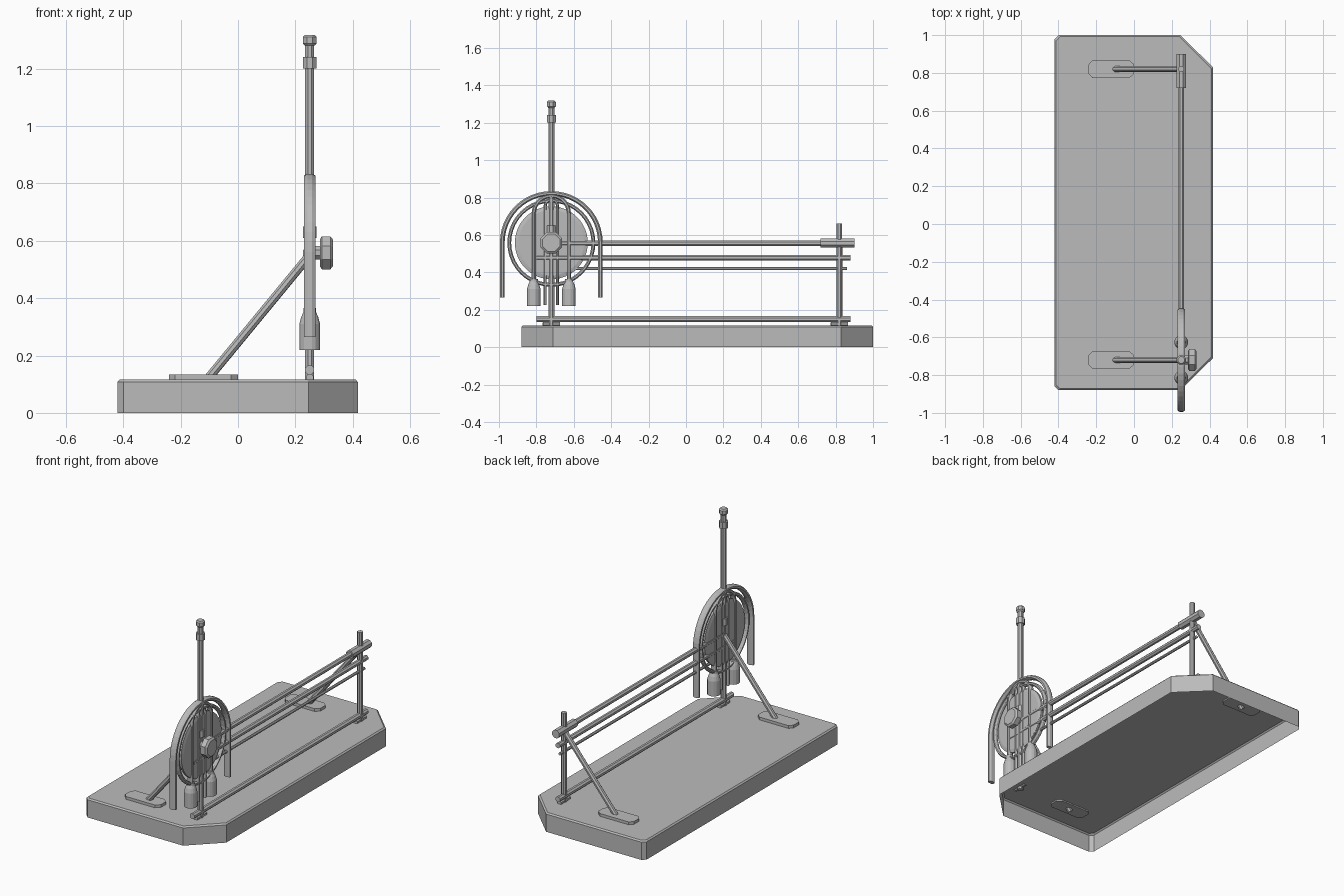
import bpy, bmesh, math
from mathutils import Vector

if "Cube" in bpy.data.objects:
    bpy.data.objects.remove(bpy.data.objects["Cube"])

grey = bpy.data.materials.new("plain_grey")
grey.diffuse_color = (0.5, 0.5, 0.5, 1)
grey.use_nodes = True
grey.node_tree.nodes["Principled BSDF"].inputs["Base Color"].default_value = grey.diffuse_color

X = 0.25             # plane of the frame
YF, YB = -0.72, 0.82  # front and back posts
ZC = 0.558           # wheel centre height


def finish(name, bm, smooth=False):
    bmesh.ops.recalc_face_normals(bm, faces=bm.faces[:])
    me = bpy.data.meshes.new(name)
    bm.to_mesh(me)
    bm.free()
    me.materials.append(grey)
    for p in me.polygons:
        p.use_smooth = smooth
    ob = bpy.data.objects.new(name, me)
    bpy.context.collection.objects.link(ob)
    return ob


def loft(name, loops, cap_start=True, cap_end=True, closed=False, smooth=False):
    """Skin a list of equal-sized point loops."""
    bm = bmesh.new()
    rows = [[bm.verts.new(p) for p in lp] for lp in loops]
    n = len(rows[0])
    pairs = list(zip(rows, rows[1:])) + ([(rows[-1], rows[0])] if closed else [])
    for a, b in pairs:
        for i in range(n):
            j = (i + 1) % n
            bm.faces.new((a[i], a[j], b[j], b[i]))
    if cap_start and not closed:
        bm.faces.new(rows[0][::-1])
    if cap_end and not closed:
        bm.faces.new(rows[-1])
    return finish(name, bm, smooth)


def turned(name, start, axis, profile, sides=8, smooth=False):
    """Lathe (distance, radius) pairs along an axis."""
    start, axis = Vector(start), Vector(axis).normalized()
    u = axis.orthogonal().normalized()
    v = axis.cross(u)
    loops = []
    for d, r in profile:
        ring = []
        for i in range(sides):
            a = 2 * math.pi * (i + 0.5) / sides
            ring.append(start + axis * d + (u * math.cos(a) + v * math.sin(a)) * r)
        loops.append(ring)
    return loft(name, loops, smooth=smooth)


def rod(name, a, b, r, sides=8):
    d = Vector(b) - Vector(a)
    return turned(name, a, d, [(0, r), (d.length, r)], sides)


def sweep_yz(name, path, rx, rr, closed=False, sides=8):
    """Sweep an oval along a path of (y, z) points in the frame plane."""
    loops, n = [], len(path)
    for k, (y, z) in enumerate(path):
        p = path[k - 1] if (k or closed) else path[0]
        q = path[(k + 1) % n] if (k < n - 1 or closed) else path[-1]
        t = Vector((q[0] - p[0], q[1] - p[1])).normalized()
        loops.append([(X + rx * math.cos(a), y - t.y * rr * math.sin(a), z + t.x * rr * math.sin(a))
                      for a in (2 * math.pi * (i + 0.5) / sides for i in range(sides))])
    return loft(name, loops, closed=closed)


def hoop(name, r, zc, z_low, rx, rr, steps=20):
    """Upside-down U: half circle with two straight legs."""
    arc = [(YF + r * math.cos(math.pi * i / steps), zc + r * math.sin(math.pi * i / steps))
           for i in range(steps + 1)]
    return sweep_yz(name, [(YF + r, z_low)] + arc + [(YF - r, z_low)], rx, rr)


def circle_path(r, n=40):
    return [(YF + r * math.cos(2 * math.pi * i / n), ZC + r * math.sin(2 * math.pi * i / n))
            for i in range(n)]


# base: hollow tray with cut corners, open underneath
outline = [(-0.40, -0.88), (0.245, -0.88), (0.418, -0.71), (0.418, 0.83),
           (0.245, 1.0), (-0.40, 1.0), (-0.42, 0.98), (-0.42, -0.86)]


def base_loop(z, inset):
    sx, sy = 1 - inset / 0.42, 1 - inset / 0.94
    return [(x * sx, 0.06 + (y - 0.06) * sy, z) for x, y in outline]


loft("base", [base_loop(0, 0), base_loop(0.108, 0), base_loop(0.116, 0.008)], cap_start=False)

# posts
rod("front_post", (X, YF, 0.10), (X, YF, 1.30), 0.017)
rod("back_post", (X, YB, 0.10), (X, YB, 0.66), 0.016)
turned("post_cap", (X, YF, 1.28), (0, 0, 1),
       [(0, 0.018), (0.008, 0.026), (0.03, 0.026), (0.038, 0.019)])
turned("post_collar", (X, YF, 1.20), (0, 0, 1), [(0, 0.026), (0.04, 0.026)])
turned("hub_collar", (X, YF, 0.61), (0, 0, 1), [(0, 0.026), (0.04, 0.026)])

# rails along the length
rod("top_rail", (X, YF, 0.556), (X, 0.88, 0.556), 0.016)
rod("top_rail_sleeve", (X, 0.72, 0.556), (X, 0.90, 0.556), 0.026)
rod("middle_rail", (X, -0.80, 0.478), (X, 0.88, 0.478), 0.016)
rod("thin_rail", (X, -0.78, 0.42), (X, 0.86, 0.42), 0.009)
rod("bottom_rail", (X, -0.80, 0.15), (X, 0.88, 0.15), 0.017)

# supports: post shoes, diagonal braces and floor plates
for side, y in (("front", YF), ("back", YB)):
    rod(side + "_post_shoe", (X, y - 0.045, 0.123), (X, y + 0.045, 0.123), 0.014)
    rod(side + "_brace", (-0.125, y, 0.095), (X, y, 0.55), 0.016)
    plate = [(-0.24, -0.025), (-0.22, -0.047), (-0.025, -0.047), (0, -0.025),
             (0, 0.025), (-0.025, 0.047), (-0.22, 0.047), (-0.24, 0.025)]
    loft(side + "_floor_plate", [[(px, y + py, z) for px, py in plate] for z in (0.108, 0.133)])

# wheel
sweep_yz("wheel_ring", circle_path(0.225), 0.016, 0.011, closed=True)
turned("wheel_disc", (X - 0.012, YF, ZC), (1, 0, 0),
       [(0, 0.175), (0.005, 0.195), (0.019, 0.195), (0.024, 0.175)], 40)

# hoops over the wheel
hoop("outer_hoop", 0.262, 0.56, 0.265, 0.022, 0.0135, 24)
hoop("middle_hoop", 0.094, 0.715, 0.34, 0.019, 0.012, 14)
hoop("inner_hoop", 0.033, 0.755, 0.225, 0.017, 0.009, 8)

# hanging weights
for side, y in (("left", YF - 0.094), ("right", YF + 0.094)):
    w = turned(side + "_weight", (X, y, 0.22), (0, 0, 1),
               [(0, 0.037), (0.09, 0.037), (0.115, 0.03), (0.13, 0.023), (0.145, 0.022)], 16)

# knob on the side of the hub
turned("knob_neck", (X, YF, ZC), (1, 0, 0), [(0, 0.026), (0.04, 0.026)])
turned("knob", (X + 0.035, YF, ZC), (1, 0, 0),
       [(0, 0.05), (0.007, 0.062), (0.037, 0.062), (0.046, 0.05)])
